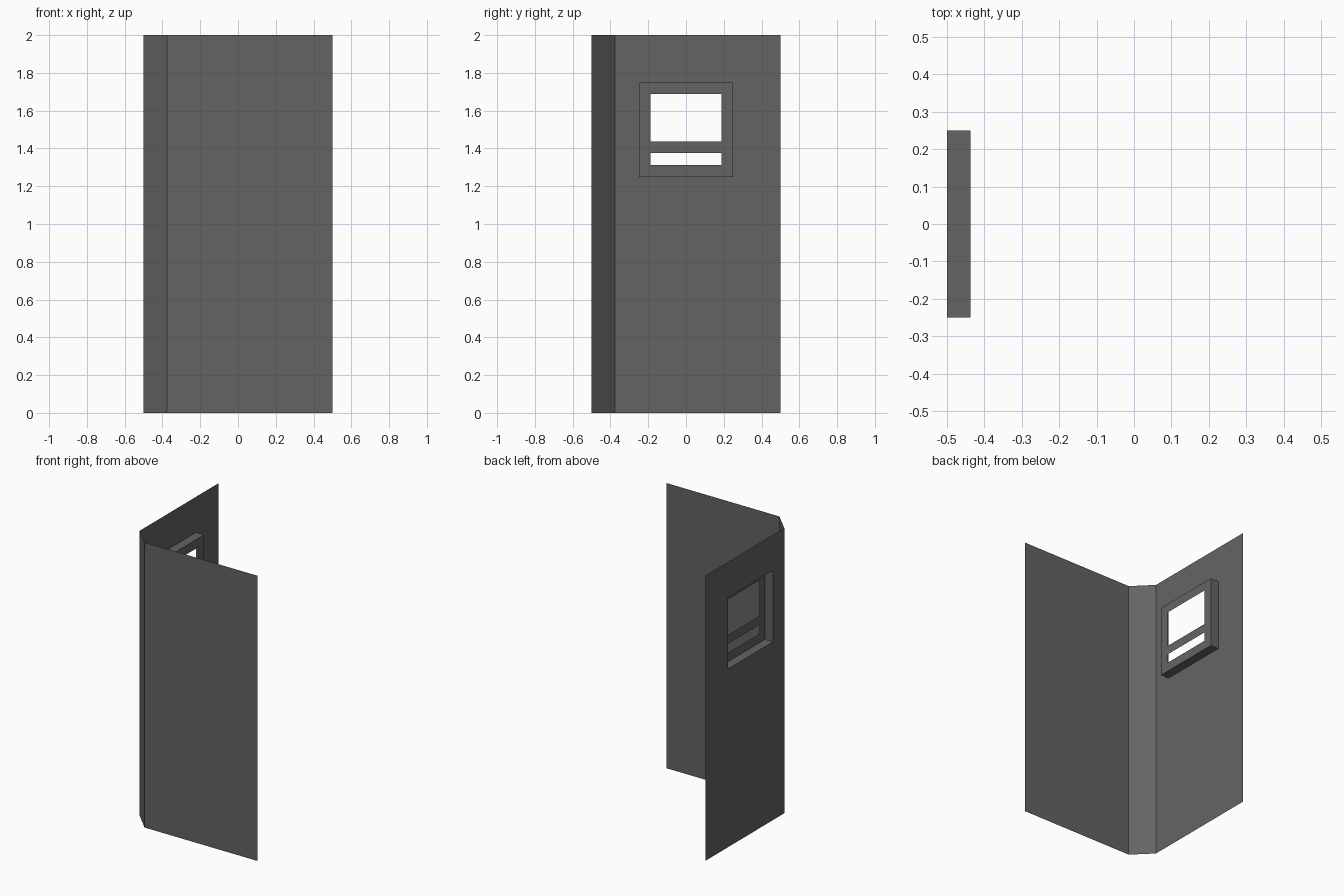
import bpy
import bmesh

if "Cube" in bpy.data.objects:
    bpy.data.objects.remove(bpy.data.objects["Cube"])

H = 2.0          # height
E = 0.5          # outer extent
C = 0.375        # where the corner chamfer starts
D = 0.0625       # window recess depth

mat = bpy.data.materials.new("dark grey")
mat.diffuse_color = (0.127, 0.127, 0.127, 1)
mat.use_nodes = True
mat.node_tree.nodes["Principled BSDF"].inputs["Base Color"].default_value = mat.diffuse_color


def make_object(name, quads):
    """Build one thin-sheet object from a list of quads."""
    bm = bmesh.new()
    for q in quads:
        bm.faces.new([bm.verts.new(p) for p in q])
    bmesh.ops.remove_doubles(bm, verts=bm.verts, dist=1e-5)
    mesh = bpy.data.meshes.new(name)
    bm.to_mesh(mesh)
    bm.free()
    mesh.materials.append(mat)
    obj = bpy.data.objects.new(name, mesh)
    bpy.context.collection.objects.link(obj)
    return obj


def upright(a, b, z0=0.0, z1=H):
    """Vertical quad standing between plan points a and b."""
    return [(*a, z0), (*b, z0), (*b, z1), (*a, z1)]


def pierced(x, ys, zs, holes):
    """Sheet facing -x, cut into cells, leaving out the hole cells."""
    return [upright((x, ys[i + 1]), (x, ys[i]), zs[j], zs[j + 1])
            for i in range(len(ys) - 1) for j in range(len(zs) - 1)
            if (i, j) not in holes]


# Solid front panel and chamfered corner strip
make_object("front_panel", [upright((-C, -E), (E, -E))])
make_object("corner_strip", [upright((-E, -C), (-C, -E))])

# Side panel with a square window opening
W, Z0, Z1 = 0.25, 1.25, 1.75
make_object("window_panel",
            pierced(-E, [-C, -W, W, E], [0, Z0, Z1, H], {(1, 1)}))

# Recess walls, pushed inwards from the panel
xi = -E + D
ring = [(-W, Z0), (W, Z0), (W, Z1), (-W, Z1)]
walls = []
for (ya, za), (yb, zb) in zip(ring, ring[1:] + ring[:1]):
    walls.append([(-E, ya, za), (-E, yb, zb), (xi, yb, zb), (xi, ya, za)])
make_object("window_recess", walls)

# Window frame with a large upper and a narrow lower opening
make_object("window_frame",
            pierced(xi, [-W, -0.1875, 0.1875, W],
                    [Z0, 1.3125, 1.375, 1.4375, 1.6875, Z1],
                    {(1, 1), (1, 3)}))
